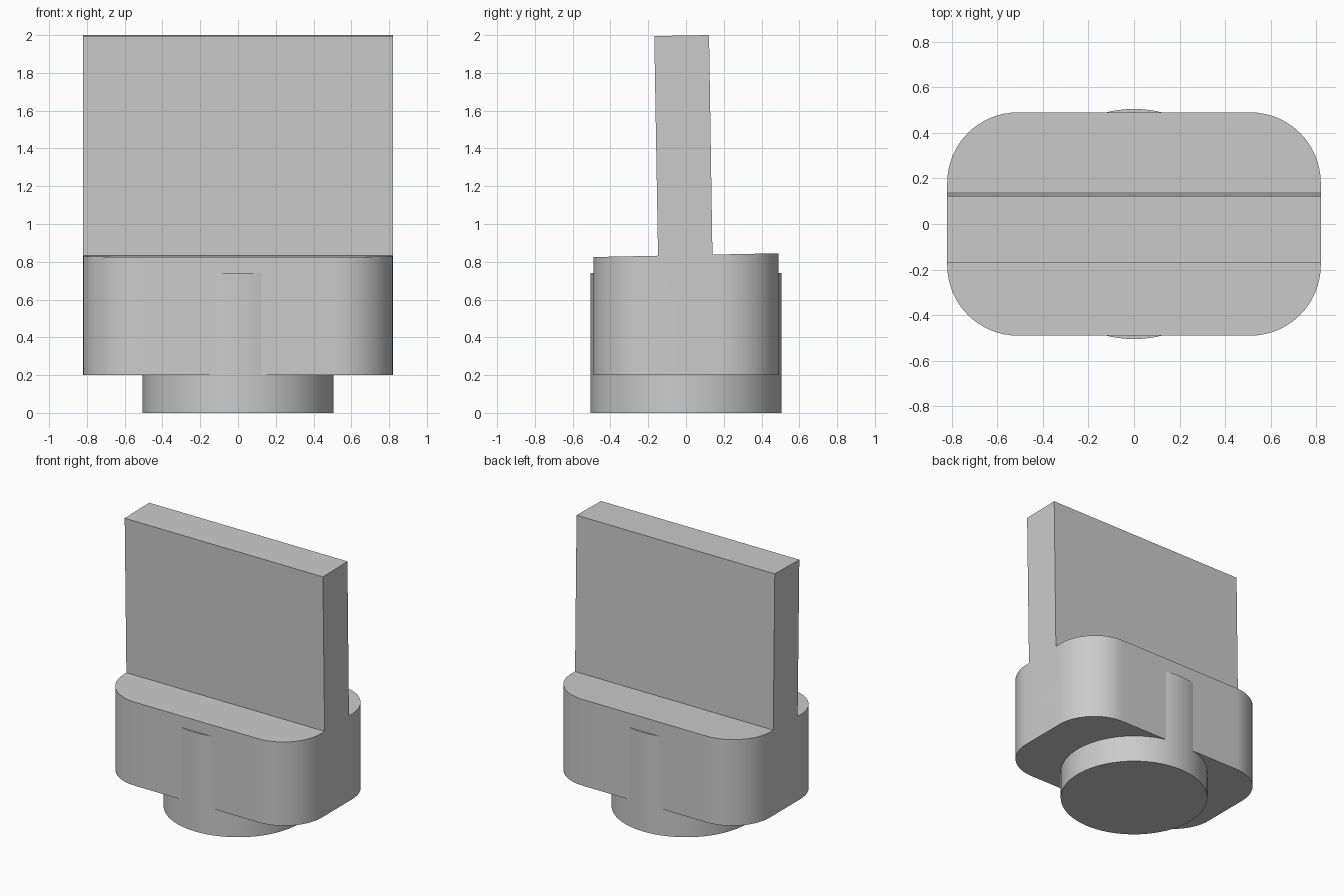
import bpy
import bmesh

cube = bpy.data.objects.get("Cube")
if cube:
    bpy.data.objects.remove(cube, do_unlink=True)

grey = bpy.data.materials.new("plain grey")
grey.use_nodes = True
colour = (0.6, 0.6, 0.6, 1)
grey.diffuse_color = colour
grey.node_tree.nodes["Principled BSDF"].inputs["Base Color"].default_value = colour


def finish(obj):
    obj.data.materials.append(grey)
    bpy.ops.object.select_all(action="DESELECT")
    obj.select_set(True)
    bpy.context.view_layer.objects.active = obj
    bpy.ops.object.shade_smooth_by_angle(angle=0.5)


# Body and upright blade: one side profile (y, z) extruded along x
HALF_X, HALF_Y, CORNER = 0.82, 0.49, 0.31
profile = [(-HALF_Y, 0.2), (HALF_Y, 0.2), (HALF_Y, 0.845), (0.14, 0.838),
           (0.122, 2.0), (-0.168, 1.995), (-0.148, 0.832), (-HALF_Y, 0.825)]
bm = bmesh.new()
end = bm.faces.new([bm.verts.new((-HALF_X, y, z)) for y, z in profile])
grown = bmesh.ops.extrude_face_region(bm, geom=[end])["geom"]
bmesh.ops.translate(bm, vec=(2 * HALF_X, 0, 0),
                    verts=[v for v in grown if isinstance(v, bmesh.types.BMVert)])
bmesh.ops.recalc_face_normals(bm, faces=bm.faces)

# Round the four upright corners of the body
corners = [e for e in bm.edges
           if all(abs(abs(v.co.y) - HALF_Y) < 0.001 for v in e.verts)
           and abs(e.verts[0].co.z - e.verts[1].co.z) > 0.3]
bmesh.ops.bevel(bm, geom=corners, offset=CORNER, offset_type="OFFSET", segments=16,
                profile=0.5, affect="EDGES", clamp_overlap=False)
mesh = bpy.data.meshes.new("body_with_blade")
bm.to_mesh(mesh)
bm.free()
body = bpy.data.objects.new("body_with_blade", mesh)
bpy.context.collection.objects.link(body)
finish(body)

# Round base plug, rising inside the body and just breaking through its sides
bpy.ops.mesh.primitive_cylinder_add(vertices=96, radius=0.505, depth=0.74,
                                    location=(0, 0, 0.37))
plug = bpy.context.object
plug.name = "base_plug"
finish(plug)
